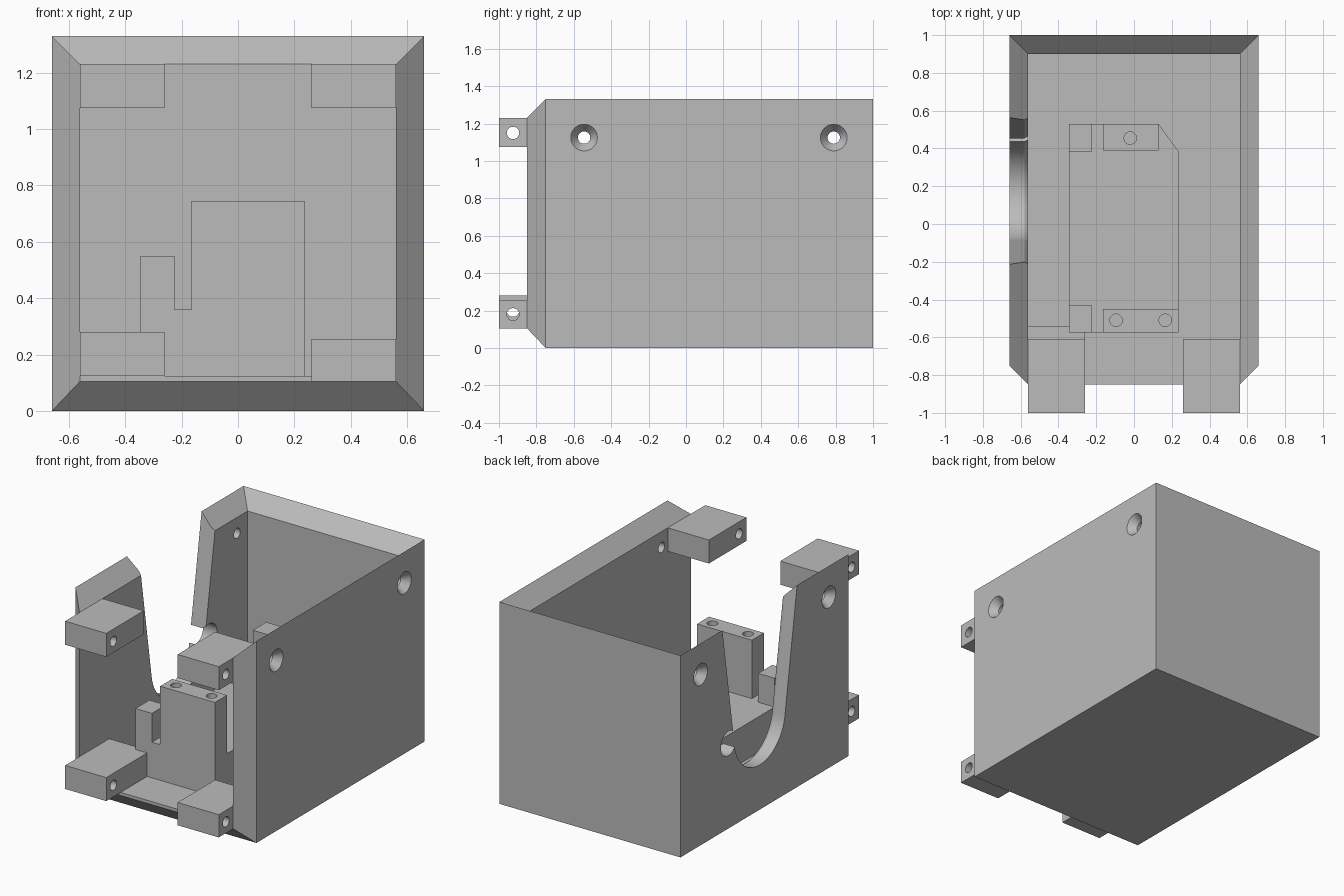
import bpy
import bmesh
from math import sin, cos, pi, atan

cube = bpy.data.objects.get("Cube")
if cube:
    bpy.data.objects.remove(cube, do_unlink=True)

grey = bpy.data.materials.new("plain grey")
grey.use_nodes = True
grey.diffuse_color = (0.5, 0.5, 0.5, 1)
grey.node_tree.nodes["Principled BSDF"].inputs["Base Color"].default_value = (0.5, 0.5, 0.5, 1)


def finish(name, bm):
    bmesh.ops.recalc_face_normals(bm, faces=bm.faces)
    mesh = bpy.data.meshes.new(name)
    bm.to_mesh(mesh)
    bm.free()
    mesh.materials.append(grey)
    ob = bpy.data.objects.new(name, mesh)
    bpy.context.collection.objects.link(ob)
    return ob


def bridge(bm, a, b):
    for i in range(len(a)):
        j = (i + 1) % len(a)
        bm.faces.new((a[i], a[j], b[j], b[i]))


def loft(name, rings):
    """Closed solid through matching rings of points."""
    bm = bmesh.new()
    loops = [[bm.verts.new(p) for p in ring] for ring in rings]
    for a, b in zip(loops, loops[1:]):
        bridge(bm, a, b)
    bm.faces.new(loops[0])
    bm.faces.new(loops[-1])
    return finish(name, bm)


def slab(name, outline, z0, z1):
    return loft(name, [[(x, y, z) for x, y in outline] for z in (z0, z1)])


def box(name, x0, x1, y0, y1, z0, z1):
    return slab(name, [(x0, y0), (x1, y0), (x1, y1), (x0, y1)], z0, z1)


def circle(u, v, r, n=32):
    return [(u + r * cos(2 * pi * i / n), v + r * sin(2 * pi * i / n)) for i in range(n)]


def bore_x(y, z, steps):
    """Round cutter along x; steps are (x, radius)."""
    return loft("cutter", [[(x, u, v) for u, v in circle(y, z, r)] for x, r in steps])


def cut(target, cutter):
    mod = target.modifiers.new("cut", "BOOLEAN")
    mod.operation = "DIFFERENCE"
    mod.solver = "EXACT"
    mod.object = cutter
    cutter.hide_render = True
    bpy.context.view_layer.update()
    graph = bpy.context.evaluated_depsgraph_get()
    mesh = bpy.data.meshes.new_from_object(target.evaluated_get(graph))
    target.modifiers.clear()
    target.data = mesh
    bpy.data.objects.remove(cutter, do_unlink=True)


# Shell: open at the top and front, with a mitred rim
def shell_verts(bm, w, front, back, low, high):
    return [bm.verts.new(p) for p in (
        (-w, front, high), (-w, front, low), (w, front, low),
        (w, front, high), (w, back, high), (-w, back, high),
        (-w, back, low), (w, back, low))]


bm = bmesh.new()
outer = shell_verts(bm, 0.66, -0.75, 1.0, 0, 1.33)
inner = shell_verts(bm, 0.56, -0.85, 0.9, 0.105, 1.23)
for v in (outer, inner):
    for quad in ((0, 1, 6, 5), (1, 2, 7, 6), (2, 3, 4, 7), (4, 5, 6, 7)):
        bm.faces.new([v[i] for i in quad])
bridge(bm, outer[:6], inner[:6])
shell = finish("shell", bm)

# Countersunk holes in both side walls
for side in (-1, 1):
    for y in (-0.545, 0.79):
        cut(shell, bore_x(y, 1.125, [(side * x, r) for x, r in
                                     ((0.67, 0.079), (0.61, 0.033), (0.5, 0.033))]))

# Tapered round-bottomed opening in the right wall, flared on its inside
cy, cz, radius, slope = 0.175, 0.56, 0.265, 0.163
tilt = atan(slope)
opening = [(cy - 0.415, 1.5)]
for i in range(33):
    a = pi + tilt + (pi - 2 * tilt) * i / 32
    opening.append((cy + radius * cos(a), cz + radius * sin(a)))
opening.append((cy + 0.415, 1.5))
cut(shell, loft("cutter", [
    [(x, cy + (y - cy) * s, cz + (z - cz) * s) for y, z in opening]
    for x, s in ((-0.7, 1), (-0.58, 1), (-0.54, 1.09))]))

# Small round side notch of the opening
cut(shell, bore_x(0.5, 0.56, [(-0.7, 0.08), (-0.5, 0.08)]))

# Raised floor
box("floor", -0.56, 0.56, -0.85, 0.9, 0.105, 0.125)

# Four drilled fixing tabs at the front
for name, side, back, z0, z1, hole in (
        ("lower_right_tab", -1, -0.54, 0.125, 0.28, 0.2),
        ("lower_left_tab", 1, -0.61, 0.105, 0.255, 0.18),
        ("upper_right_tab", -1, -0.61, 1.075, 1.23, 1.15),
        ("upper_left_tab", 1, -0.61, 1.075, 1.23, 1.15)):
    x0, x1 = sorted((side * 0.26, side * 0.56))
    tab = box(name, x0, x1, -1, back, z0, z1)
    cut(tab, bore_x(-0.925, hole, [(x0 - 0.1, 0.033), (x1 + 0.1, 0.033)]))

# Mount block with one clipped corner
slab("mount_base", [(-0.345, -0.575), (0.235, -0.575), (0.235, 0.385),
                    (0.13, 0.53), (-0.345, 0.53)], 0.125, 0.36)
box("front_short_post", -0.345, -0.225, -0.575, -0.43, 0.36, 0.55)
box("rear_short_post", -0.345, -0.225, 0.38, 0.53, 0.36, 0.55)
front_post = box("front_post", -0.165, 0.235, -0.575, -0.45, 0.36, 0.745)
rear_post = box("rear_post", -0.165, 0.13, 0.39, 0.53, 0.36, 0.745)

# Screw holes in the tall posts
for post, x, y in ((front_post, -0.095, -0.51), (front_post, 0.165, -0.51),
                   (rear_post, -0.02, 0.455)):
    cut(post, slab("cutter", circle(x, y, 0.033), 0.5, 0.8))

# Smooth the round bores while keeping corners crisp
bpy.ops.object.select_all(action="DESELECT")
for ob in bpy.context.collection.objects:
    if ob.type == "MESH" and grey.name in ob.data.materials:
        ob.select_set(True)
        bpy.context.view_layer.objects.active = ob
bpy.ops.object.shade_smooth_by_angle(angle=0.5)
